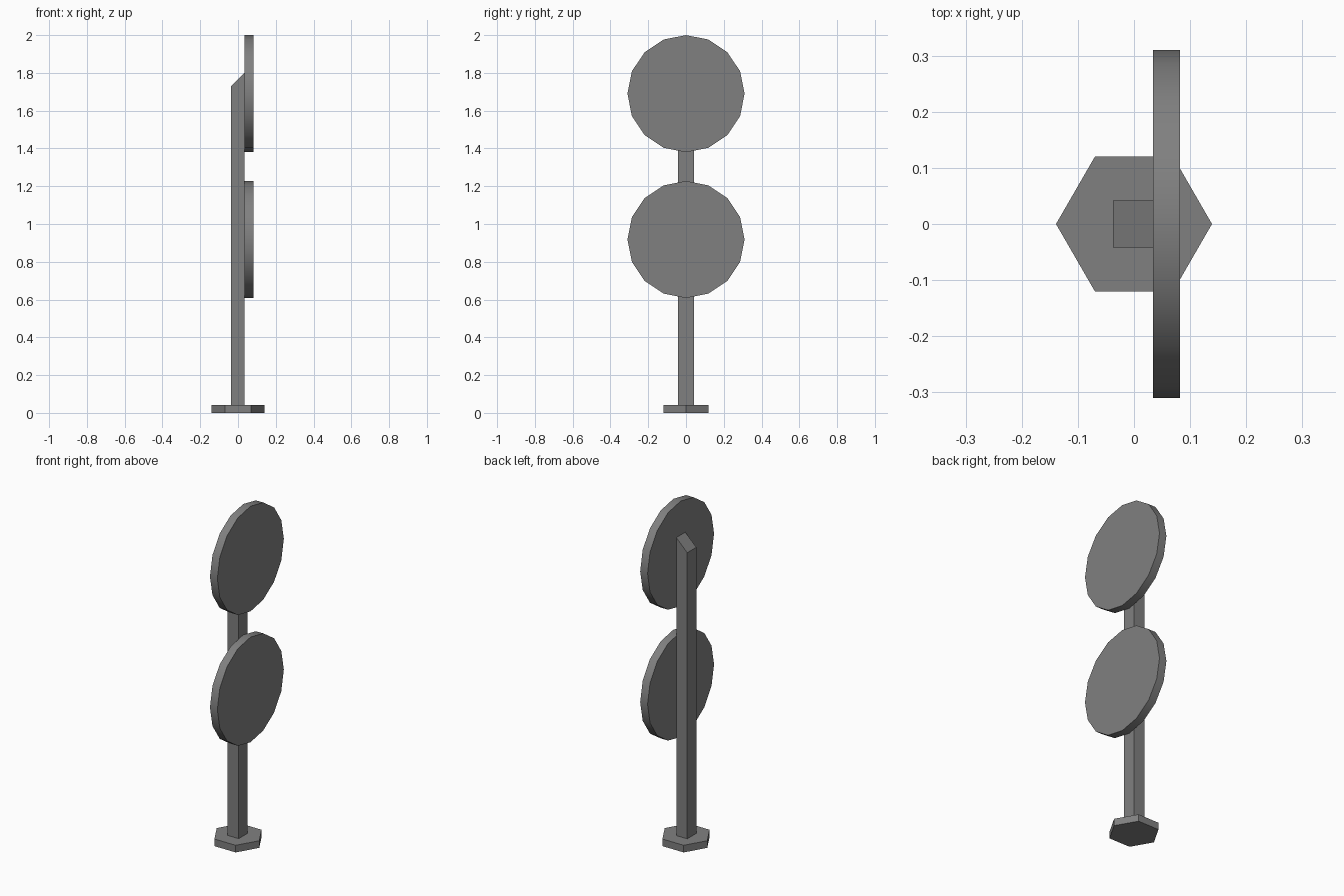
import bpy, bmesh, math
from mathutils import Matrix

default = bpy.data.objects.get("Cube")
if default:
    bpy.data.objects.remove(default, do_unlink=True)

# Single grey paint
grey = bpy.data.materials.new("grey_metal")
grey.use_nodes = True
colour = (0.216, 0.216, 0.216, 1)
grey.diffuse_color = colour
grey.node_tree.nodes["Principled BSDF"].inputs["Base Color"].default_value = colour


def add_part(name, bm, smooth=False):
    bmesh.ops.recalc_face_normals(bm, faces=bm.faces)
    mesh = bpy.data.meshes.new(name)
    bm.to_mesh(mesh)
    bm.free()
    mesh.materials.append(grey)
    obj = bpy.data.objects.new(name, mesh)
    bpy.context.collection.objects.link(obj)
    if smooth:
        bpy.ops.object.select_all(action="DESELECT")
        obj.select_set(True)
        bpy.context.view_layer.objects.active = obj
        bpy.ops.object.shade_smooth_by_angle(angle=math.radians(30))
    return obj


def prism(sides, radius, depth, matrix):
    """Regular prism along local z with its first corner on local +x."""
    bm = bmesh.new()
    ring = [bm.verts.new((radius * math.cos(math.tau * i / sides),
                          radius * math.sin(math.tau * i / sides), -depth / 2))
            for i in range(sides)]
    face = bm.faces.new(ring)
    top = bmesh.ops.extrude_face_region(bm, geom=[face])["geom"]
    verts = [g for g in top if isinstance(g, bmesh.types.BMVert)]
    bmesh.ops.translate(bm, verts=verts, vec=(0, 0, depth))
    bm.transform(matrix)
    return bm


# Hexagonal foot
foot_height = 0.042
add_part("base", prism(6, 0.139, foot_height, Matrix.Translation((0, 0, foot_height / 2))))

# Square post with a slanted top, higher on the disc side
post_back, post_front, half_width = -0.0375, 0.034, 0.042
bm = bmesh.new()
side = [bm.verts.new((x, -half_width, z)) for x, z in
        ((post_back, foot_height), (post_front, foot_height),
         (post_front, 1.8), (post_back, 1.73))]
face = bm.faces.new(side)
far = bmesh.ops.extrude_face_region(bm, geom=[face])["geom"]
bmesh.ops.translate(bm, verts=[g for g in far if isinstance(g, bmesh.types.BMVert)],
                    vec=(0, 2 * half_width, 0))
add_part("post", bm)

# Two sign discs fixed to the +x side of the post
disc_depth = 0.048
turn = Matrix.Rotation(math.pi / 2, 4, "Y")
for name, z in (("upper_disc", 1.69), ("lower_disc", 0.918)):
    place = Matrix.Translation((post_front + disc_depth / 2, 0, z))
    add_part(name, prism(16, 0.31, disc_depth, place @ turn), smooth=True)
